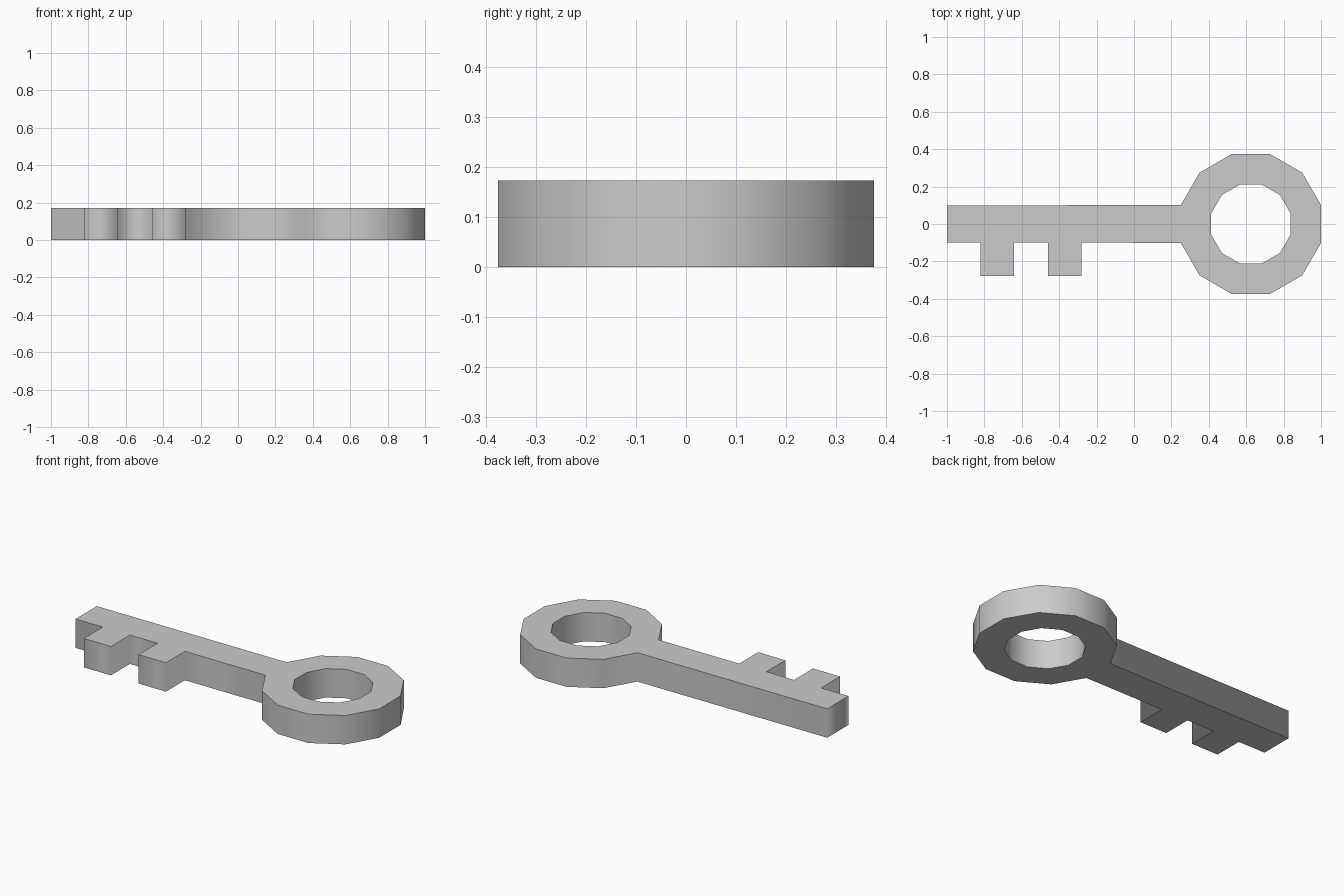
import bpy, bmesh
from math import sin, cos, radians

if "Cube" in bpy.data.objects:
    bpy.data.objects.remove(bpy.data.objects["Cube"])

THICK = 0.172
CX = 0.625                      # centre of the ring-shaped handle


def ring(apothem):
    """Twelve-sided ring loop, starting just above the left side, clockwise."""
    r = apothem / cos(radians(15))
    return [(CX + r * cos(radians(165 - 30 * k)), r * sin(radians(165 - 30 * k)))
            for k in range(12)]


# Outer outline: bow, then the lower shaft edge with two teeth, then the tip
outline = ring(0.375)
for x0, x1 in ((-0.46, -0.28), (-0.82, -0.642)):
    outline += [(x1, -0.1), (x1, -0.278), (x0, -0.278), (x0, -0.1)]
outline += [(-1, -0.1), (-1, 0.1)]

# Flat key profile with the round hole
bm = bmesh.new()
for loop in (outline, ring(0.212)):
    vs = [bm.verts.new((x, y, 0)) for x, y in loop]
    for a, b in zip(vs, vs[1:] + vs[:1]):
        bm.edges.new((a, b))
bmesh.ops.triangle_fill(bm, use_beauty=True, edges=bm.edges[:])

# Extrude to thickness
res = bmesh.ops.extrude_face_region(bm, geom=bm.faces[:], use_keep_orig=True)
top = [g for g in res["geom"] if isinstance(g, bmesh.types.BMVert)]
bmesh.ops.translate(bm, verts=top, vec=(0, 0, THICK))
bmesh.ops.recalc_face_normals(bm, faces=bm.faces[:])

# Flat caps with crisp rims, softly shaded side walls
bm.normal_update()
for f in bm.faces:
    f.smooth = abs(f.normal.z) < 0.5
for e in bm.edges:
    if len({f.smooth for f in e.link_faces}) == 2:
        e.smooth = False

mesh = bpy.data.meshes.new("key")
bm.to_mesh(mesh)
bm.free()
bpy.context.collection.objects.link(bpy.data.objects.new("key", mesh))
